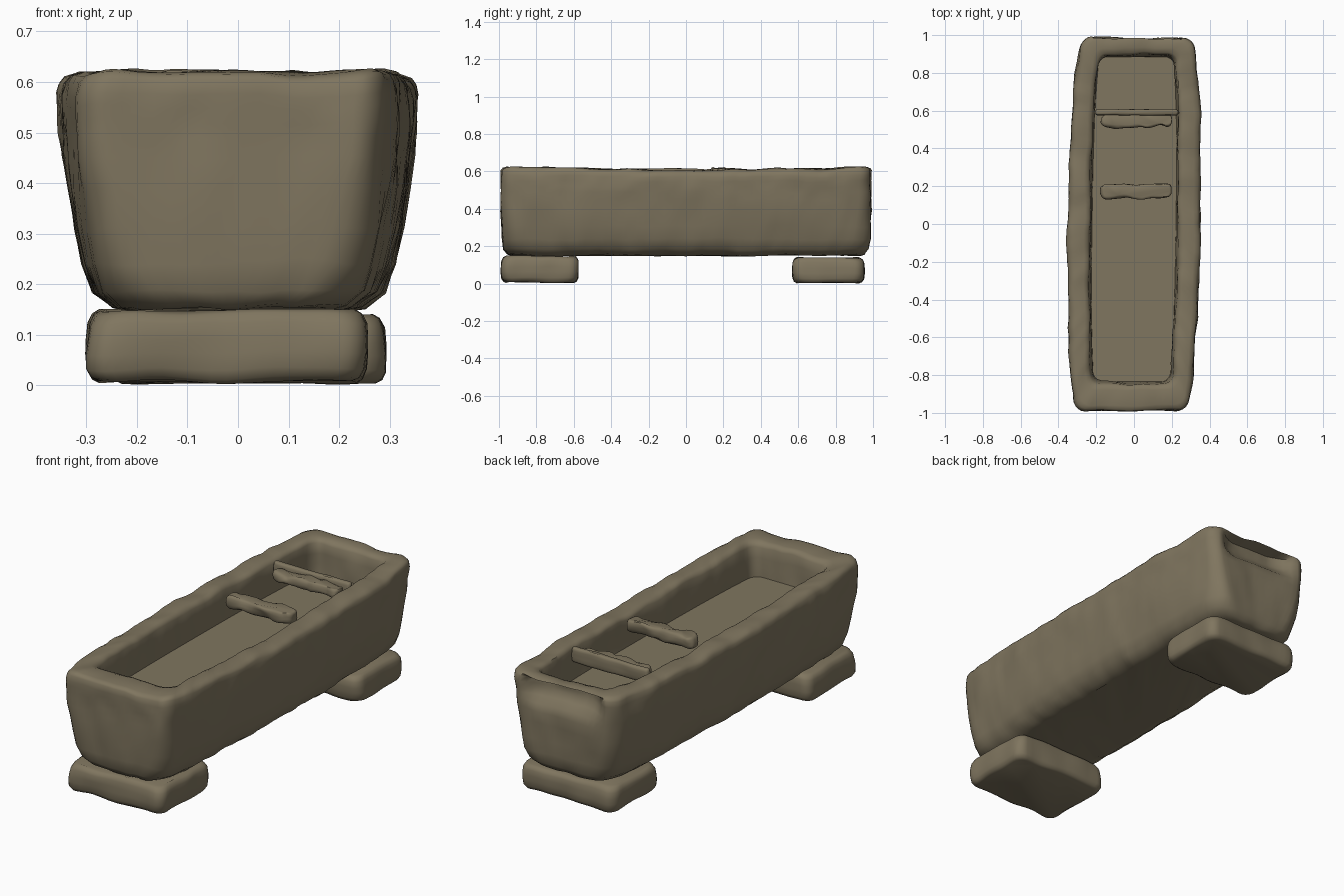
import bpy, bmesh, math
from mathutils import Vector, noise

if "Cube" in bpy.data.objects:
    bpy.data.objects.remove(bpy.data.objects["Cube"])

stone = bpy.data.materials.new("weathered stone")
stone.diffuse_color = (0.215, 0.18, 0.115, 1)
stone.use_nodes = True
stone.node_tree.nodes["Principled BSDF"].inputs["Base Color"].default_value = stone.diffuse_color


def outline(hx, hy, r, nx, ny, nc=5):
    """Rounded rectangle, evenly sampled along each side."""
    r = min(r, hx * 0.95, hy * 0.95)
    pts = []
    corners = [(1, -1, -90), (1, 1, 0), (-1, 1, 90), (-1, -1, 180)]
    for i, (sx, sy, a0) in enumerate(corners):
        arc = []
        for k in range(nc + 1):
            a = math.radians(a0 + 90 * k / nc)
            arc.append(Vector((sx * (hx - r) + r * math.cos(a),
                               sy * (hy - r) + r * math.sin(a))))
        pts += arc
        tx, ty, _ = corners[(i + 1) % 4]
        a1 = math.radians(corners[(i + 1) % 4][2])
        end = Vector((tx * (hx - r) + r * math.cos(a1), ty * (hy - r) + r * math.sin(a1)))
        n = ny if i % 2 == 0 else nx
        pts += [arc[-1].lerp(end, k / n) for k in range(1, n)]
    return pts


def stack(name, rings, nx, ny, shape, angle=50):
    """Loft rings of (z, half x, half y, radius, centre y), then shape every vertex."""
    bm = bmesh.new()
    loops = []
    for i, (z, hx, hy, r, cy) in enumerate(rings):
        loops.append([bm.verts.new(shape(Vector((p.x, p.y + cy, z)), i))
                      for p in outline(hx, hy, r, nx, ny)])
    for a, b in zip(loops, loops[1:]):
        for k in range(len(a)):
            j = (k + 1) % len(a)
            bm.faces.new((a[k], a[j], b[j], b[k]))
    bm.faces.new(loops[0][::-1])
    bm.faces.new(loops[-1])
    bmesh.ops.recalc_face_normals(bm, faces=bm.faces)
    mesh = bpy.data.meshes.new(name)
    bm.to_mesh(mesh)
    bm.free()
    mesh.materials.append(stone)
    ob = bpy.data.objects.new(name, mesh)
    bpy.context.collection.objects.link(ob)
    bpy.ops.object.select_all(action='DESELECT')
    ob.select_set(True)
    bpy.context.view_layer.objects.active = ob
    bpy.ops.object.shade_smooth_by_angle(angle=math.radians(angle))
    return ob


def rough(p, amp, freq):
    return p + amp * noise.noise_vector(p * freq)


# Trough: outer wall up, over the rim, then down into the basin
outer = [(0.150, 0.215, 0.935, 0.10), (0.157, 0.245, 0.955, 0.10),
         (0.185, 0.285, 0.975, 0.10), (0.24, 0.306, 0.982, 0.09),
         (0.31, 0.323, 0.985, 0.08), (0.39, 0.337, 0.987, 0.07),
         (0.45, 0.344, 0.989, 0.06), (0.49, 0.347, 0.990, 0.06),
         (0.52, 0.349, 0.990, 0.06), (0.55, 0.350, 0.990, 0.06),
         (0.575, 0.350, 0.990, 0.06), (0.592, 0.345, 0.988, 0.06),
         (0.604, 0.336, 0.980, 0.06), (0.611, 0.315, 0.962, 0.06)]
inner = [(0.611, 0.262, 0.905, 0.05), (0.605, 0.242, 0.882, 0.05),
         (0.59, 0.233, 0.872, 0.05), (0.55, 0.229, 0.868, 0.05),
         (0.50, 0.226, 0.865, 0.05), (0.45, 0.222, 0.860, 0.05)]
rings = [(*o, 0.0) for o in outer] + [(*q, 0.025) for q in inner]


def trough_shape(p, i):
    q = p.copy()
    q.x = p.x * (1 - 0.16 * abs(p.y) ** 3) + 0.014 * p.y   # bulging sides
    if p.z > 0.58:
        q.z += 0.012 * p.y ** 2
    # Broken hollow beneath the rim of the back end
    if i < len(outer) and p.y > 0.95 and abs(p.x) < 0.27 and 0.48 < p.z < 0.6:
        depth = (1 - (p.x / 0.27) ** 4) * min(1, (p.z - 0.48) / 0.06)
        q.y -= 0.07 * depth
    if i == len(rings) - 1:
        return q
    amp = 0.012 if p.z > 0.2 else 0.006
    return rough(rough(q, amp, 5), 0.006, 14)


stack("trough", rings, 16, 64, trough_shape)


def slab(name, lo, hi, r, amp, freq, nx, ny):
    """Worn block with softened top and bottom edges."""
    c = [(a + b) / 2 for a, b in zip(lo, hi)]
    h = [(b - a) / 2 for a, b in zip(lo, hi)]
    e = min(r * 0.5, h[2] * 0.8, h[1] * 0.8)
    levels = [(-1, 1.0), (-0.9, 0.45), (-0.65, 0.1), (-0.2, 0),
              (0.2, 0), (0.65, 0.1), (0.9, 0.45), (1, 1.0)]
    rs = [(c[2] + t * h[2], h[0] - e * d, h[1] - e * d, r, c[1]) for t, d in levels]
    return stack(name, rs, nx, ny,
                 lambda p, i: rough(p + Vector((c[0], 0, 0)), amp, freq))


# Supporting blocks
slab("front_support", (-0.30, -0.985, 0.008), (0.255, -0.575, 0.148), 0.05, 0.009, 8, 14, 12)
slab("back_support", (-0.255, 0.57, 0.006), (0.293, 0.952, 0.138), 0.05, 0.009, 8, 14, 12)

# Cross pieces spanning the basin
slab("back_divider", (-0.205, 0.575, 0.54), (0.235, 0.608, 0.615), 0.015, 0.004, 12, 24, 2)
slab("back_divider_crust", (-0.17, 0.515, 0.55), (0.20, 0.585, 0.598), 0.03, 0.016, 16, 24, 4)
slab("middle_crossbar", (-0.18, 0.135, 0.555), (0.205, 0.21, 0.618), 0.03, 0.014, 16, 24, 4)
